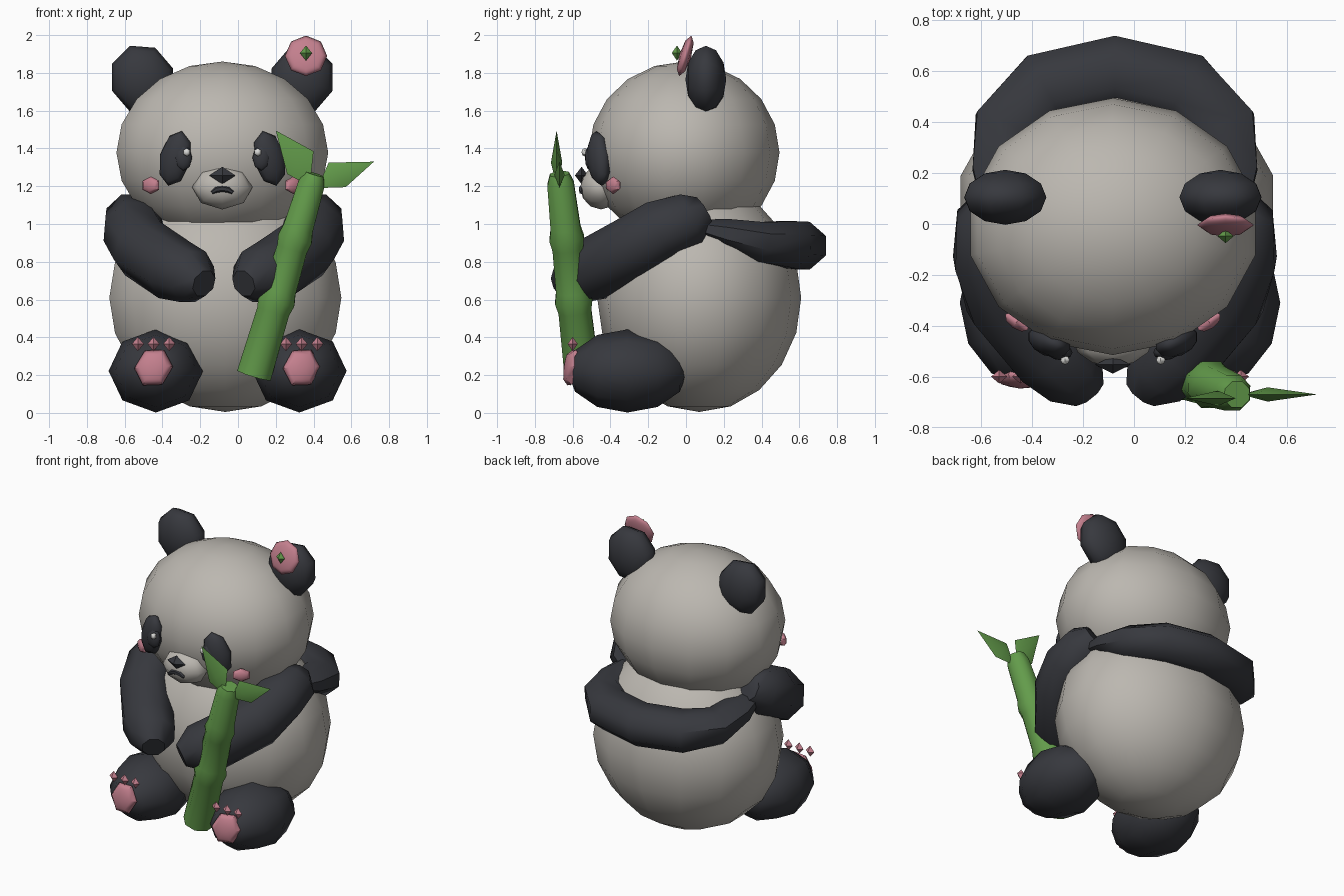
import bpy, bmesh, math
from mathutils import Vector

if "Cube" in bpy.data.objects:
    bpy.data.objects.remove(bpy.data.objects["Cube"])

CX = -0.083  # symmetry line of the head


def material(name, col):
    m = bpy.data.materials.new(name)
    m.diffuse_color = (*col, 1)
    m.use_nodes = True
    m.node_tree.nodes["Principled BSDF"].inputs["Base Color"].default_value = m.diffuse_color
    return m


GREY = material("warm_grey_fur", (0.50, 0.475, 0.435))
DARK = material("charcoal_fur", (0.038, 0.040, 0.048))
PINK = material("pink", (0.55, 0.215, 0.27))
GREEN = material("bamboo_green", (0.125, 0.33, 0.07))
WHITE = material("eye_shine_white", (0.70, 0.70, 0.68))


def finish(ob, name, mat, angle):
    ob.name = name
    ob.data.materials.append(mat)
    bpy.ops.object.select_all(action='DESELECT')
    ob.select_set(True)
    bpy.context.view_layer.objects.active = ob
    bpy.ops.object.shade_smooth_by_angle(angle=math.radians(angle))
    return ob


def blob(name, mat, loc, size, rot=(0, 0, 0), seg=8, rings=6, angle=50, facing=True):
    """Ellipsoid; facing turns its poles towards the front. Size is along world x, y, z."""
    bpy.ops.mesh.primitive_uv_sphere_add(segments=seg, ring_count=rings, radius=1, location=loc)
    ob = bpy.context.object
    x, y, z = size
    ob.scale = (x, z, y) if facing else size
    rx, ry, rz = rot
    ob.rotation_euler = [math.radians(a) for a in (rx + 90 * facing, ry, rz)]
    return finish(ob, name, mat, angle)


def new_mesh(name, bm, mat, angle):
    bmesh.ops.recalc_face_normals(bm, faces=bm.faces)
    me = bpy.data.meshes.new(name)
    bm.to_mesh(me)
    bm.free()
    ob = bpy.data.objects.new(name, me)
    bpy.context.collection.objects.link(ob)
    return finish(ob, name, mat, angle)


def diamond(name, mat, loc, size):
    """Eight-sided gem shape."""
    bm = bmesh.new()
    for axis in range(3):
        for s in (-1, 1):
            p = Vector(loc)
            p[axis] += s * size[axis]
            bm.verts.new(p)
    bmesh.ops.convex_hull(bm, input=bm.verts)
    return new_mesh(name, bm, mat, 10)


def tube(name, mat, path, radii, sides=8, ref=(0, 0, 1), angle=50):
    """Sweep an elliptical section; radii are (sideways, along ref) pairs."""
    bm = bmesh.new()
    pts = [Vector(p) for p in path]
    rings = []
    for i, p in enumerate(pts):
        t = (pts[min(i + 1, len(pts) - 1)] - pts[max(i - 1, 0)]).normalized()
        a = t.cross(Vector(ref)).normalized()
        b = a.cross(t)
        ra, rb = radii[i]
        rings.append([bm.verts.new(p + a * ra * math.cos(k) + b * rb * math.sin(k))
                      for k in [2 * math.pi * (j + 0.5) / sides for j in range(sides)]])
    for r, s in zip(rings, rings[1:]):
        for j in range(sides):
            k = (j + 1) % sides
            bm.faces.new((r[j], r[k], s[k], s[j]))
    bm.faces.new(rings[0])
    bm.faces.new(rings[-1])
    return new_mesh(name, bm, mat, angle)


def leaf(name, base, left, tip, right, y, thick):
    """Flat kite with a raised middle on both sides."""
    bm = bmesh.new()
    rim = [bm.verts.new((x, y, z)) for x, z in (base, left, tip, right)]
    mx = (left[0] + right[0]) / 2
    mz = (left[1] + right[1]) / 2
    for d in (-thick, thick):
        m = bm.verts.new((mx, y + d, mz))
        for i in range(4):
            bm.faces.new((rim[i], rim[(i + 1) % 4], m))
    return new_mesh(name, bm, GREEN, 60)


# Body and head
blob("body", GREY, (-0.067, 0.07, 0.61), (0.63, 0.54, 0.605), seg=14, rings=10, facing=False)
blob("head", GREY, (CX, -0.01, 1.378), (0.575, 0.505, 0.482), seg=14, rings=10, facing=False)

# Face centre
blob("muzzle", GREY, (CX, -0.45, 1.195), (0.16, 0.11, 0.118))
diamond("nose", DARK, (CX, -0.553, 1.257), (0.07, 0.035, 0.046))
tube("mouth", DARK, [(CX + dx, -0.552, z) for dx, z in
                     ((-0.056, 1.166), (-0.03, 1.182), (0, 1.187), (0.03, 1.182), (0.056, 1.166))],
     [(0.012, 0.009), (0.016, 0.016), (0.016, 0.018), (0.016, 0.016), (0.012, 0.009)], sides=6)

# Paired parts of the head and arms
for s, side in ((-1, "left"), (1, "right")):
    blob(side + "_ear", DARK, (CX + s * 0.423, 0.105, 1.765), (0.172, 0.108, 0.19),
         rot=(0, s * 20, 0))
    blob(side + "_eye_patch", DARK, (CX + s * 0.25, -0.46, 1.347), (0.088, 0.06, 0.15),
         rot=(0, -s * 15, s * 22))
    blob(side + "_eye", DARK, (CX + s * 0.207, -0.505, 1.35), (0.048, 0.03, 0.068))
    blob(side + "_eye_shine", WHITE, (CX + s * 0.188, -0.535, 1.38), (0.02, 0.018, 0.022), seg=6, rings=4)
    blob(side + "_cheek", PINK, (CX + s * 0.378, -0.385, 1.205), (0.062, 0.028, 0.047),
         rot=(0, 0, s * 35), seg=6, rings=4)
    arm = [(0.465, 0.09, 1.07), (0.482, 0.025, 1.03), (0.475, -0.13, 0.97), (0.43, -0.29, 0.87),
           (0.26, -0.50, 0.755), (0.165, -0.59, 0.72), (0.105, -0.665, 0.685)]
    tube(side + "_arm", DARK, [(-0.075 + s * x, y, z) for x, y, z in arm],
         [(r, r) for r in (0.09, 0.15, 0.172, 0.172, 0.17, 0.15, 0.075)])

# Legs with pads and toes
for s, side in ((-1, "left"), (1, "right")):
    x = -0.055 + s * 0.38
    blob(side + "_leg", DARK, (x, -0.31, 0.222), (0.25, 0.32, 0.22))
    px = -0.055 + s * 0.392
    blob(side + "_foot_pad", PINK, (px, -0.605, 0.24), (0.1, 0.042, 0.11),
         rot=(-8, 30, s * 8), seg=6, rings=4)
    for i in (-1, 0, 1):
        diamond(side + "_toe_pad", PINK, (px + i * 0.083, -0.6, 0.365), (0.032, 0.027, 0.038))

# Dark band wrapping the back between the shoulders
band = [(0.44, 0.10, 0.975), (0.435, 0.21, 0.95), (0.42, 0.375, 0.905), (0.275, 0.53, 0.89)]
girth = [(0.1, 0.055), (0.135, 0.085), (0.15, 0.115), (0.16, 0.135)]
tube("back_band", DARK,
     [(-0.075 - x, y, z) for x, y, z in band] + [(-0.075, 0.595, 0.885)]
     + [(-0.075 + x, y, z) for x, y, z in reversed(band)],
     girth + [(0.157, 0.137)] + girth[::-1])

# Flower on the right ear
blob("flower", PINK, (0.36, -0.004, 1.89), (0.112, 0.032, 0.112), rot=(-17, 0, 0), rings=4)
diamond("flower_centre", GREEN, (0.36, -0.048, 1.905), (0.032, 0.027, 0.04))

# Bamboo stalk with raised joints
low, high = Vector((0.085, -0.55, 0.2)), Vector((0.405, -0.67, 1.265))
stalk = [(0, 0.1), (0.32, 0.094), (0.37, 0.107), (0.42, 0.095),
         (0.63, 0.088), (0.68, 0.099), (0.73, 0.086), (0.95, 0.076), (1, 0.055)]
tube("bamboo_stalk", GREEN, [low.lerp(high, t) for t, r in stalk],
     [(r, r) for t, r in stalk], sides=8, ref=(0, 1, 0))
leaf("upper_leaf", (0.38, 1.20), (0.26, 1.265), (0.20, 1.495), (0.40, 1.385), -0.685, 0.03)
leaf("side_leaf", (0.42, 1.19), (0.57, 1.195), (0.72, 1.33), (0.48, 1.325), -0.67, 0.028)
